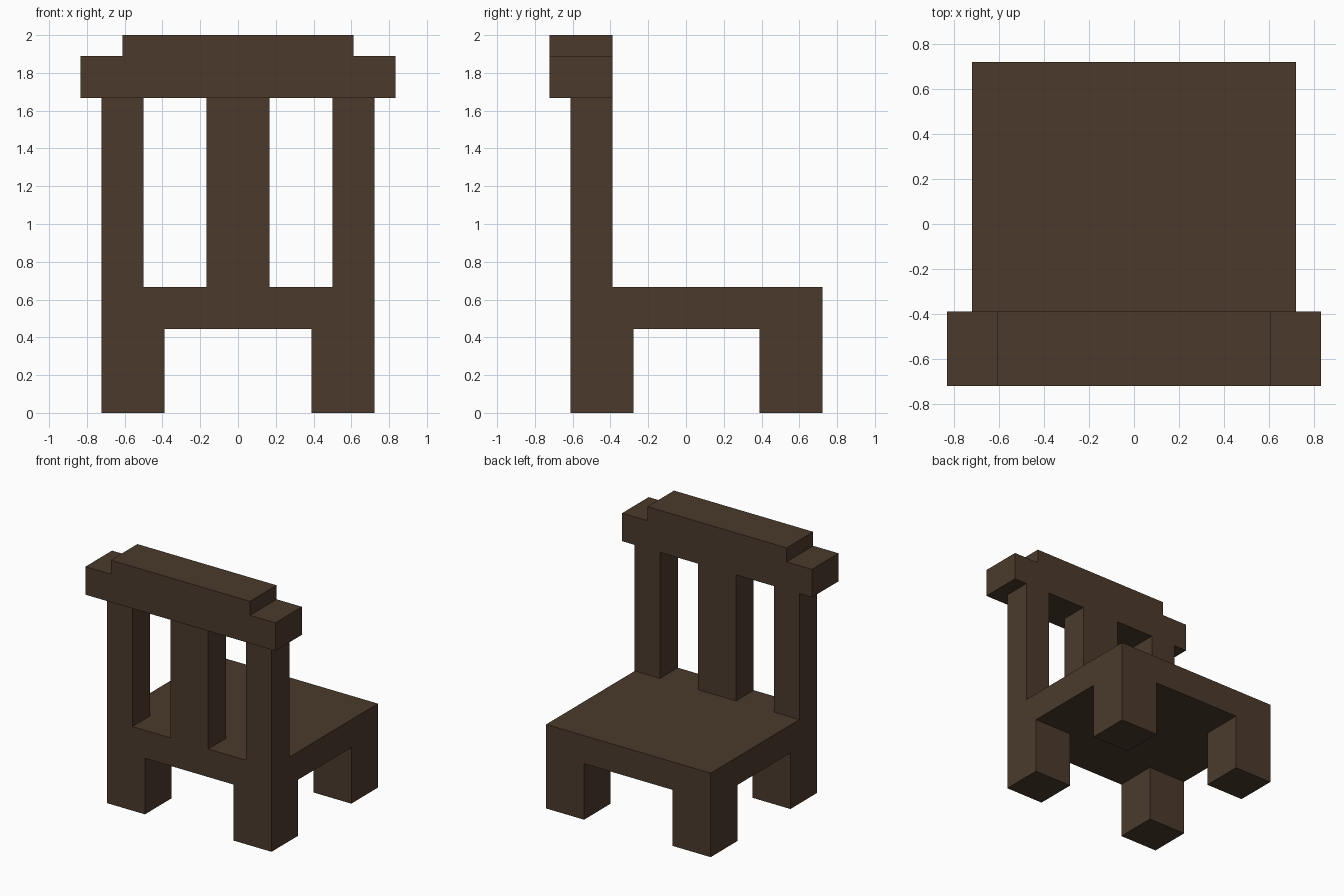
import bpy
import bmesh
from mathutils import Vector

if "Cube" in bpy.data.objects:
    bpy.data.objects.remove(bpy.data.objects["Cube"])

U = 1 / 18  # block grid unit

wood = bpy.data.materials.new("dark_brown_wood")
wood.diffuse_color = (0.070, 0.042, 0.025, 1)
wood.use_nodes = True
wood.node_tree.nodes["Principled BSDF"].inputs["Base Color"].default_value = wood.diffuse_color


def box(name, x, y, z):
    """Box spanning the given (low, high) ranges, in grid units."""
    bm = bmesh.new()
    bmesh.ops.create_cube(bm, size=1)
    ranges = (x, y, z)
    size = Vector([(b - a) * U for a, b in ranges])
    centre = Vector([(a + b) / 2 * U for a, b in ranges])
    bmesh.ops.scale(bm, vec=size, verts=bm.verts)
    bmesh.ops.translate(bm, vec=centre, verts=bm.verts)
    mesh = bpy.data.meshes.new(name)
    bm.to_mesh(mesh)
    bm.free()
    mesh.materials.append(wood)
    obj = bpy.data.objects.new(name, mesh)
    bpy.context.collection.objects.link(obj)
    return obj


# Seat slab
box("seat", (-13, 13), (-11, 13), (8, 12))

# Four square legs and the two outer back posts
for side, x_leg, x_post in (("left", (-13, -7), (-13, -9)),
                            ("right", (7, 13), (9, 13))):
    box(f"{side}_backrest_leg", x_leg, (-11, -5), (0, 8))
    box(f"{side}_seat_edge_leg", x_leg, (7, 13), (0, 8))
    box(f"{side}_back_post", x_post, (-11, -7), (12, 30))

# Wide middle slat
box("middle_slat", (-3, 3), (-11, -7), (12, 30))

# Top rail with a narrower cap
box("top_rail", (-15, 15), (-13, -7), (30, 34))
box("top_rail_cap", (-11, 11), (-13, -7), (34, 36))
